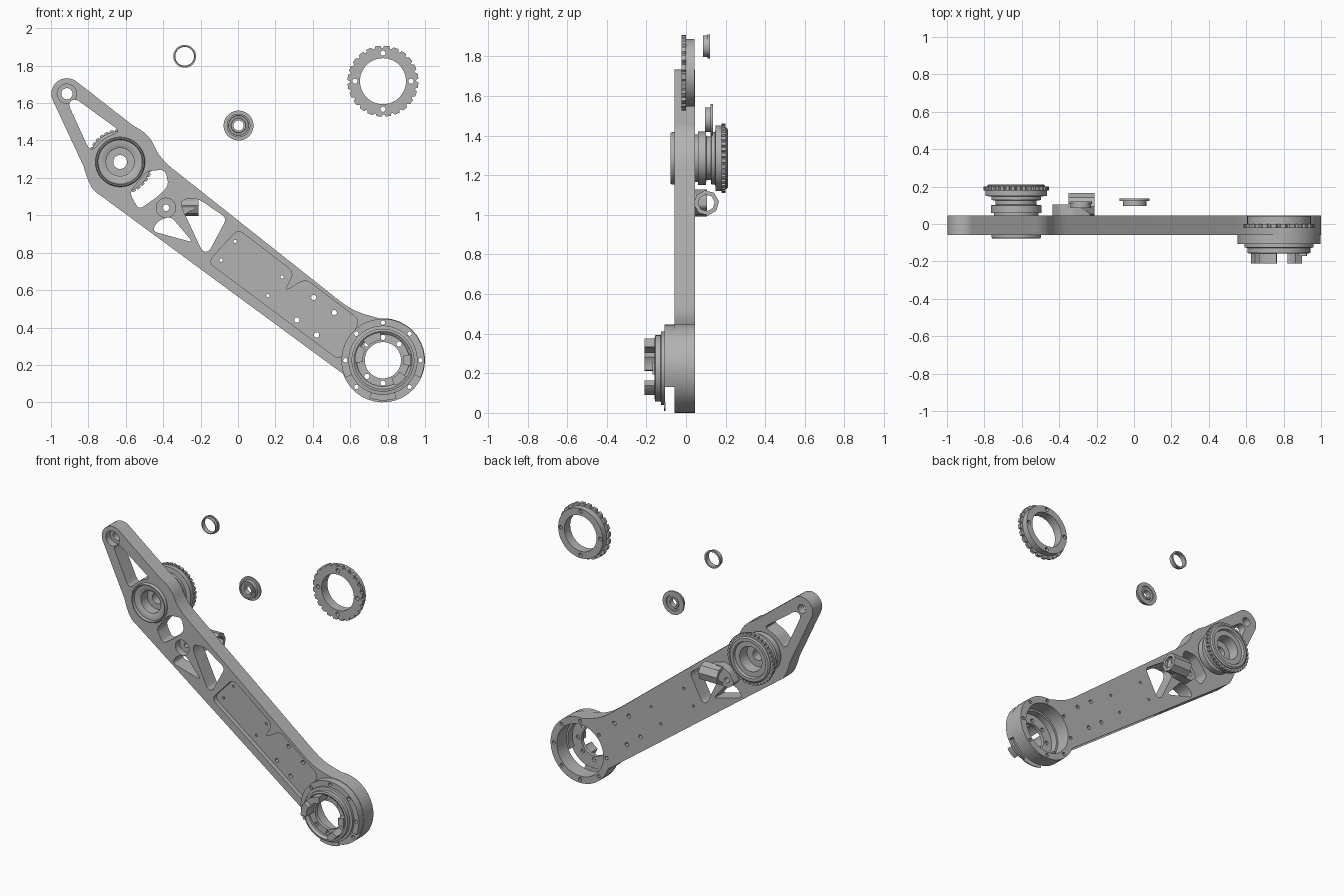
import bpy, bmesh, math
from mathutils import Vector

if "Cube" in bpy.data.objects:
    bpy.data.objects.remove(bpy.data.objects["Cube"], do_unlink=True)


def material(name, value):
    mat = bpy.data.materials.new(name)
    mat.use_nodes = True
    colour = (value, value, value, 1)
    mat.diffuse_color = colour
    mat.node_tree.nodes["Principled BSDF"].inputs["Base Color"].default_value = colour
    return mat


METAL = material("machined grey", 0.45)


def arc(c, r, start, end, steps=24):
    angles = [math.radians(start + (end - start) * i / steps) for i in range(steps + 1)]
    return [(c[0] + r * math.cos(a), c[1] + r * math.sin(a)) for a in angles]


def circle(c, r, steps=24):
    return arc(c, r, 0, 360, steps)[:-1]


def rounded(points, size):
    """Replace each corner of a polygon with a short curve."""
    out = []
    pts = [Vector(p) for p in points]
    for i, p in enumerate(pts):
        ends = []
        for q in (pts[i - 1], pts[(i + 1) % len(pts)]):
            d = q - p
            ends.append(p + d.normalized() * min(size, d.length * 0.48))
        for k in range(6):
            t = k / 5
            v = ends[0] * (1 - t) ** 2 + p * 2 * t * (1 - t) + ends[1] * t * t
            out.append((v.x, v.y))
    return out


def finish(name, bm):
    bmesh.ops.remove_doubles(bm, verts=bm.verts, dist=0.0002)
    bmesh.ops.recalc_face_normals(bm, faces=bm.faces)
    mesh = bpy.data.meshes.new(name)
    bm.to_mesh(mesh)
    bm.free()
    obj = bpy.data.objects.new(name, mesh)
    mesh.materials.append(METAL)
    bpy.context.collection.objects.link(obj)
    smooth(obj)
    return obj


def smooth(obj):
    bpy.ops.object.select_all(action="DESELECT")
    obj.select_set(True)
    bpy.context.view_layer.objects.active = obj
    bpy.ops.object.shade_smooth_by_angle(angle=math.radians(30))


def prism(name, loops, front, back):
    """Extrude outlines in x and z along y; inner loops become holes."""
    curve = bpy.data.curves.new(name, "CURVE")
    curve.dimensions = "2D"
    curve.fill_mode = "BOTH"
    curve.extrude = (back - front) / 2
    for loop in loops:
        spline = curve.splines.new("POLY")
        spline.points.add(len(loop) - 1)
        for point, (x, z) in zip(spline.points, loop):
            point.co = (x, z, 0, 1)
        spline.use_cyclic_u = True
    temp = bpy.data.objects.new("temp", curve)
    bpy.context.collection.objects.link(temp)
    graph = bpy.context.evaluated_depsgraph_get()
    mesh = bpy.data.meshes.new_from_object(temp.evaluated_get(graph))
    bm = bmesh.new()
    bm.from_mesh(mesh)
    for v in bm.verts:
        x, z, depth = v.co
        v.co = (x, (front + back) / 2 - depth, z)
    bpy.data.objects.remove(temp)
    bpy.data.curves.remove(curve)
    bpy.data.meshes.remove(mesh)
    return finish(name, bm)


def lathe(name, c, profile, steps=48, y=0, turn=(0, 0, 0)):
    """Spin a closed profile of (radius, y) about a y axis."""
    bm = bmesh.new()
    rings = []
    for i in range(steps):
        a = 2 * math.pi * (i + 0.5) / steps
        rings.append([bm.verts.new((r * math.cos(a), d, r * math.sin(a))) for r, d in profile])
    n = len(profile)
    for i in range(steps):
        a, b = rings[i], rings[(i + 1) % steps]
        for k in range(n):
            m = (k + 1) % n
            bm.faces.new((a[k], a[m], b[m], b[k]))
    obj = finish(name, bm)
    obj.location = (c[0], y, c[1])
    obj.rotation_euler = turn
    return obj


def cut(obj, cutter):
    cutter.hide_render = True
    mod = obj.modifiers.new("cut", "BOOLEAN")
    mod.operation = "DIFFERENCE"
    mod.solver = "EXACT"
    mod.object = cutter
    bpy.context.view_layer.objects.active = obj
    bpy.ops.object.modifier_apply(modifier="cut")
    bpy.data.objects.remove(cutter)


def sector(c, inner, outer, start, end):
    return arc(c, outer, start, end) + arc(c, inner, end, start)


def toothed(c, outer, root, count):
    loop = []
    for i in range(count):
        for part, r in ((0, root), (0.15, root), (0.3, outer), (0.85, outer)):
            a = 2 * math.pi * (i + part) / count
            loop.append((c[0] + r * math.cos(a), c[1] + r * math.sin(a)))
    return loop


TIP, HUB, CLAMP, BASE = (-0.915, 1.65), (-0.63, 1.285), (-0.385, 1.04), (0.775, 0.225)
FRONT, BACK = -0.058, 0.046

# Main arm outline with swept neck and round ends
outline = arc(TIP, 0.083, 205, 54, 12)
bends = [TIP, (-0.476, 1.438), (-0.42, 1.305), (0.61, 0.49), (0.755, 0.449), BASE]
outline += rounded(bends, 0.09)[6:24]
outline += arc(BASE, 0.225, 95, -161, 26)
outline += rounded([BASE, (-0.775, 1.13), (-0.815, 1.22), TIP], 0.04)[6:18]

# Lightening windows and screw holes
windows = [
    [(-0.91, 1.60), (-0.87, 1.625), (-0.63, 1.45), (-0.72, 1.41), (-0.775, 1.35), (-0.80, 1.36)],
    [(-0.49, 1.235), (-0.39, 1.245), (-0.37, 1.16), (-0.43, 1.10), (-0.53, 1.03), (-0.58, 1.12)],
    [(-0.36, 0.995), (-0.24, 0.855), (-0.46, 0.915), (-0.43, 0.97)],
    [(-0.30, 1.085), (-0.215, 1.09), (-0.06, 0.985), (-0.155, 0.805), (-0.19, 0.805), (-0.30, 1.04)],
]
small = [(-0.015, 0.86), (-0.09, 0.76), (0.235, 0.67), (0.16, 0.57)]
large = [(0.405, 0.56), (0.515, 0.48), (0.315, 0.44), (0.42, 0.36)]
rim_screws = [circle(p, 0.012, 12) for p in circle(BASE, 0.201, 8)]
loops = [outline] + [rounded(w, 0.03) for w in windows] + rim_screws
loops += [circle(p, 0.009, 12) for p in small] + [circle(p, 0.014, 12) for p in large]
loops += [circle(TIP, 0.03), circle(CLAMP, 0.018), circle(HUB, 0.12), circle(BASE, 0.178, 48)]
arm = prism("arm_plate", loops, FRONT, BACK)

# Shallow notched pocket and screw counterbores
pocket = [(0, 0.925), (0.3, 0.695), (0.245, 0.59), (0.36, 0.66),
          (0.65, 0.44), (0.545, 0.225), (-0.16, 0.75)]
cut(arm, prism("pocket_cutter", [rounded(pocket, 0.04)], -0.1, FRONT + 0.03))
for centre in (TIP, CLAMP):
    cut(arm, prism("bore_cutter", [circle(centre, 0.052)], -0.1, -0.01))
smooth(arm)

# Bearing hub with grooved rear pulley
lathe("pivot_hub", HUB, [
    (0.037, 0.02), (0.075, 0.02), (0.075, -0.05), (0.095, -0.06), (0.118, -0.06), (0.122, -0.078),
    (0.128, -0.078), (0.133, -0.07), (0.133, FRONT), (0.12, FRONT), (0.12, 0.06), (0.135, 0.06),
    (0.135, 0.10), (0.11, 0.103), (0.11, 0.125), (0.133, 0.128), (0.133, 0.147), (0.165, 0.15),
    (0.165, 0.18), (0.155, 0.18), (0.155, 0.205), (0.145, 0.212), (0.125, 0.212), (0.12, 0.195),
    (0.085, 0.195), (0.08, 0.12), (0.037, 0.12)])
prism("hub_teeth", [toothed(HUB, 0.175, 0.165, 36), circle(HUB, 0.15, 48)], 0.18, 0.2)

# Rear tube clamp
clamp = [(-0.44, 1.03), (-0.40, 1.10), (-0.33, 1.13), (-0.23, 1.10),
         (-0.23, 1.04), (-0.29, 1.0), (-0.40, 0.99)]
prism("clamp_base", [rounded(clamp, 0.015), circle(CLAMP, 0.018)], BACK, 0.105)
lathe("clamp_tube", (-0.28, 1.06), [(0.042, -0.07), (0.064, -0.07), (0.064, 0.07), (0.042, 0.07)],
      8, 0.103, (0, math.radians(-15), math.radians(-90)))

# Joint housing on the lower end
flange = sector(BASE, 0.165, 0.222, -25, 205)
screws = [circle(p, 0.012, 12) for p in circle(BASE, 0.201, 8)
          if p[1] > BASE[1] - 0.01]
prism("joint_flange", [flange] + screws, -0.108, FRONT)
lathe("joint_drum", BASE, [
    (0.14, -0.105), (0.185, -0.105), (0.185, -0.125), (0.168, -0.128), (0.168, -0.155),
    (0.155, -0.158), (0.14, -0.145)])
inner = [circle(p, 0.014, 12) for p in circle(BASE, 0.122, 8)]
prism("joint_face", [circle(BASE, 0.148, 48), circle(BASE, 0.097, 48)] + inner, -0.13, -0.105)
for label, start, end in (("left", 95, 135), ("side", 148, 185), ("right", -65, -35), ("outer", -12, 12)):
    depth = -0.17 if label == "outer" else -0.21
    prism("joint_prong_" + label, [sector(BASE, 0.108, 0.15, start, end)], depth, -0.12)
prism("joint_fin", [sector(BASE, 0.18, 0.215, -110, -70)], -0.11, -0.103)

# Loose toothed ring
RING = (0.775, 1.717)
ring_screws = [circle(p, 0.014, 12) for p in circle(RING, 0.15, 4)]
prism("toothed_ring", [toothed(RING, 0.19, 0.177, 24), circle(RING, 0.123, 48)] + ring_screws, -0.022, 0)
prism("toothed_ring_collar", [circle(RING, 0.17, 48), circle(RING, 0.123, 48)] + ring_screws, 0, 0.042)

# Loose bushing and flanged bearing
lathe("bushing", (-0.285, 1.85), [
    (0.05, 0.086), (0.055, 0.086), (0.055, 0.108), (0.061, 0.108), (0.061, 0.12), (0.05, 0.12)], 32)
lathe("flanged_bearing", (0.003, 1.48), [
    (0.027, 0.098), (0.038, 0.098), (0.041, 0.104), (0.052, 0.104), (0.054, 0.097), (0.063, 0.097),
    (0.063, 0.124), (0.08, 0.124), (0.08, 0.136), (0.054, 0.136), (0.052, 0.13), (0.041, 0.13),
    (0.038, 0.135), (0.027, 0.135)], 32)
